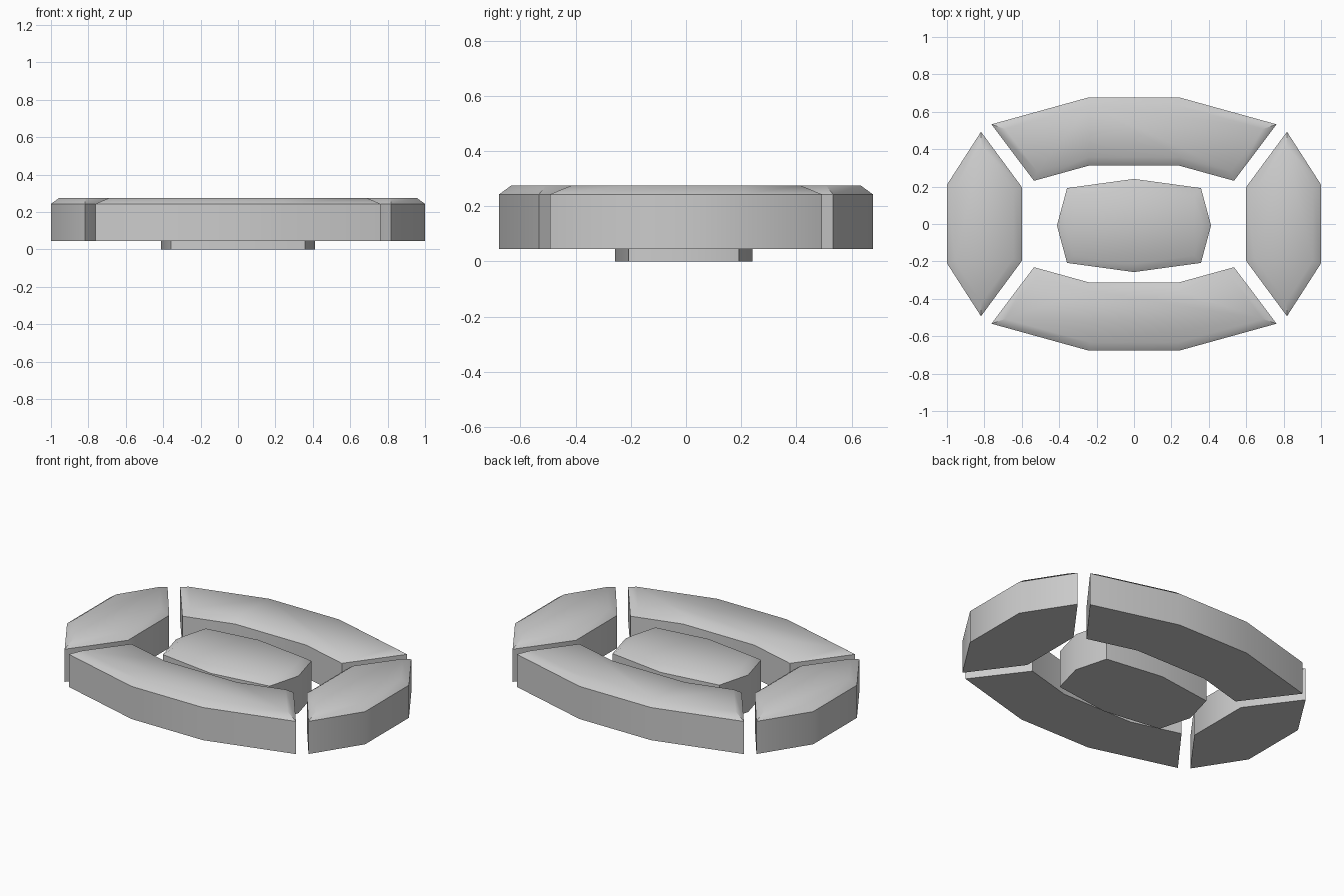
import bpy, bmesh, math

if "Cube" in bpy.data.objects:
    bpy.data.objects.remove(bpy.data.objects["Cube"])


def slab(name, outline, z0, z1, z2, inset):
    """Extruded outline with a shallow chamfered top."""
    bm = bmesh.new()
    base = bm.faces.new([bm.verts.new((x, y, z0)) for x, y in outline])
    res = bmesh.ops.extrude_face_region(bm, geom=[base], use_keep_orig=True)
    for v in [g for g in res["geom"] if isinstance(g, bmesh.types.BMVert)]:
        v.co.z = z1
    top = [g for g in res["geom"] if isinstance(g, bmesh.types.BMFace)][0]
    bmesh.ops.recalc_face_normals(bm, faces=bm.faces[:])
    bmesh.ops.inset_individual(bm, faces=[top], thickness=inset,
                               use_even_offset=True)
    for v in top.verts:
        v.co.z = z2
    bmesh.ops.recalc_face_normals(bm, faces=bm.faces[:])
    me = bpy.data.meshes.new(name)
    bm.to_mesh(me)
    bm.free()
    ob = bpy.data.objects.new(name, me)
    bpy.context.collection.objects.link(ob)
    bpy.ops.object.select_all(action='DESELECT')
    ob.select_set(True)
    bpy.context.view_layer.objects.active = ob
    bpy.ops.object.shade_smooth_by_angle(angle=math.radians(45))
    return ob


# Curved front and back segments
half = [(0.24, 0.6775), (0.762, 0.533), (0.535, 0.231), (0.238, 0.313)]
arc = half + [(-x, y) for x, y in reversed(half)]
# Six-sided end segments
end = [(1.0, 0.21), (0.818, 0.493), (0.60, 0.198),
       (0.60, -0.198), (0.818, -0.493), (1.0, -0.21)]

for side, s in (("back", 1), ("front", -1)):
    slab(side + "_segment", [(x, s * y) for x, y in arc],
         0.045, 0.243, 0.275, 0.044)
for side, s in (("right", 1), ("left", -1)):
    slab(side + "_segment", [(s * x, y) for x, y in end],
         0.045, 0.243, 0.275, 0.044)

# Eight-sided centre stone, sitting lower than the ring
cy = -0.008
centre = [(0.412, cy), (0.358, cy + 0.2), (0, cy + 0.249), (-0.358, cy + 0.2),
          (-0.412, cy), (-0.358, cy - 0.2), (0, cy - 0.249), (0.358, cy - 0.2)]
slab("centre_segment", centre, 0.0, 0.225, 0.255, 0.044)
